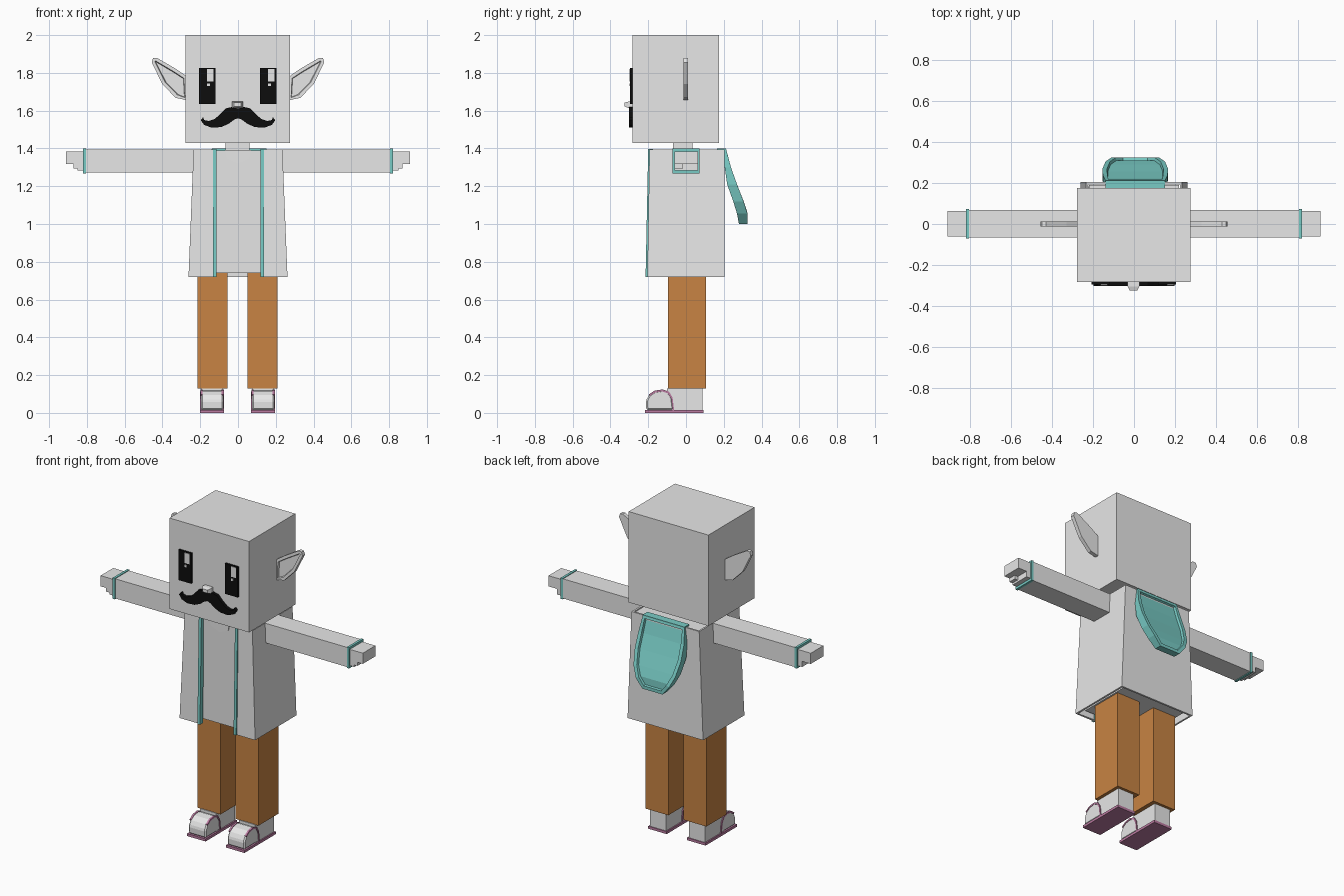
import bpy, bmesh
from mathutils import Vector

cube = bpy.data.objects.get("Cube")
if cube:
    bpy.data.objects.remove(cube, do_unlink=True)


def material(name, rgb):
    m = bpy.data.materials.new(name)
    m.use_nodes = True
    m.diffuse_color = (*rgb, 1)
    bsdf = next(n for n in m.node_tree.nodes if n.type == 'BSDF_PRINCIPLED')
    bsdf.inputs["Base Color"].default_value = (*rgb, 1)
    return m


GREY = material("light grey", (0.8, 0.8, 0.8))
BROWN = material("brown", (0.58, 0.23, 0.056))
TEAL = material("teal", (0.19, 0.6, 0.56))
PINK = material("pink", (0.5, 0.2, 0.36))
BLACK = material("black", (0.004, 0.004, 0.004))


def finish(name, bm, mat):
    bmesh.ops.recalc_face_normals(bm, faces=bm.faces)
    mesh = bpy.data.meshes.new(name)
    bm.to_mesh(mesh)
    bm.free()
    mesh.materials.append(mat)
    ob = bpy.data.objects.new(name, mesh)
    bpy.context.collection.objects.link(ob)
    return ob


def loft(name, rings, mat, closed=True, caps=True):
    """Skin a list of rings of points into a solid or an open sheet."""
    bm = bmesh.new()
    loops = [[bm.verts.new(p) for p in ring] for ring in rings]
    n = len(loops[0])
    for a, b in zip(loops, loops[1:]):
        for i in range(n if closed else n - 1):
            j = (i + 1) % n
            bm.faces.new((a[i], a[j], b[j], b[i]))
    if caps:
        bm.faces.new(loops[0])
        bm.faces.new(loops[-1])
    return finish(name, bm, mat)


def rect(x, y, z):
    return [(x[0], y[0], z), (x[1], y[0], z), (x[1], y[1], z), (x[0], y[1], z)]


def box(name, x, y, z, mat):
    return loft(name, [rect(x, y, z[0]), rect(x, y, z[1])], mat)


def plate(name, outline, y, mat):
    """Extrude an x/z outline along y."""
    return loft(name, [[(px, d, pz) for px, pz in outline] for d in y], mat)


def side_prism(name, outline, x, mat):
    """Extrude a y/z outline along x."""
    return loft(name, [[(d, py, pz) for py, pz in outline] for d in x], mat)


# Head and neck
box("head", (-0.278, 0.275), (-0.283, 0.175), (1.43, 2.0), GREY)
box("neck", (-0.065, 0.06), (-0.07, 0.035), (1.37, 1.44), GREY)

# Eyes with highlights
for side, x in (("right", -0.163), ("left", 0.16)):
    box(side + "_eye", (x - 0.044, x + 0.044), (-0.296, -0.28), (1.635, 1.825), BLACK)
    box(side + "_eye_highlight", (x, x + 0.034), (-0.299, -0.29), (1.755, 1.82), GREY)
    box(side + "_eye_glint", (x, x + 0.015), (-0.299, -0.29), (1.73, 1.745), GREY)

# Nose, narrowing towards its tip
loft("nose", [[(x0, y, z0), (x1, y, z0), (x1, y, z1), (x0, y, z1)]
              for x0, x1, z0, z1, y in ((-0.031, 0.026, 1.615, 1.648, -0.28),
                                        (-0.031, 0.026, 1.615, 1.648, -0.305),
                                        (-0.02, 0.016, 1.622, 1.642, -0.325))], GREY)

# Moustache with curled tips
half = [(0.03, 1.62), (0.065, 1.612), (0.095, 1.58), (0.125, 1.555), (0.155, 1.545),
        (0.178, 1.55), (0.185, 1.565), (0.197, 1.55), (0.18, 1.525), (0.14, 1.51),
        (0.09, 1.513), (0.05, 1.53), (0.02, 1.553)]
plate("moustache", [(0, 1.61)] + half + [(0, 1.56)] + [(-x, z) for x, z in reversed(half)],
      (-0.303, -0.28), BLACK)

# Pointed ears with a hollow front
ear = [(0.27, 1.655), (0.33, 1.668), (0.40, 1.74), (0.457, 1.855), (0.45, 1.878),
       (0.43, 1.88), (0.33, 1.822), (0.27, 1.78)]
for side, s in (("left", 1), ("right", -1)):
    ob = plate(side + "_ear", [(s * x, z) for x, z in ear], (-0.013, 0.011), GREY)
    bm = bmesh.new()
    bm.from_mesh(ob.data)
    front = [f for f in bm.faces if f.normal.y < -0.9]
    bmesh.ops.inset_region(bm, faces=front, thickness=0.018)
    bmesh.ops.inset_region(bm, faces=front, thickness=0.004, depth=-0.012)
    bm.to_mesh(ob.data)
    bm.free()

# Torso under the open coat
loft("torso", [rect((-0.225, 0.22), (-0.17, 0.17), 0.74),
               rect((-0.22, 0.22), (-0.18, 0.19), 1.39)], GREY)
plate("neckline", [(-0.07, 1.392), (-0.06, 1.345), (0, 1.32), (0.06, 1.345), (0.07, 1.392)],
      (-0.184, -0.175), GREY)


def coat_ring(w, front, z):
    return [(-0.125, front, z), (-w, front, z), (-w, 0.205, z),
            (w, 0.205, z), (w, front, z), (0.125, front, z)]


coat = loft("coat", [coat_ring(0.262, -0.205, 0.72), coat_ring(0.235, -0.193, 1.395)],
            GREY, closed=False, caps=False)
solid = coat.modifiers.new("thickness", 'SOLIDIFY')
solid.thickness = 0.016
solid.offset = -1
# Keep the outer sheet facing outwards before thickening
back = max(coat.data.polygons, key=lambda p: p.center.y)
if back.normal.y < 0:
    coat.data.flip_normals()

# Coat trim down the front opening
for side, x in (("left", 0.128), ("right", -0.123)):
    w = (x - 0.009, x + 0.009)
    loft(side + "_coat_trim", [rect(w, (-0.214, -0.185), 0.72),
                               rect(w, (-0.2, -0.175), 1.398)], TEAL)

# Hood hanging behind: half width, inner y, outer y, height
rows = [(0.145, 0.19, 0.212, 1.398), (0.158, 0.205, 0.238, 1.3), (0.16, 0.218, 0.27, 1.21),
        (0.145, 0.25, 0.305, 1.12), (0.115, 0.27, 0.325, 1.055), (0.07, 0.28, 0.325, 1.0)]
hood = loft("hood", [[(-w + 0.006, a, z), (w + 0.006, a, z), (w + 0.006, b, z), (-w + 0.006, b, z)]
                     for w, a, b, z in rows], TEAL)
bm = bmesh.new()
bm.from_mesh(hood.data)
outer = [f for f in bm.faces if f.normal.y > 0.5]
bmesh.ops.inset_region(bm, faces=outer, thickness=0.022)
bmesh.ops.inset_region(bm, faces=outer, thickness=0.004, depth=-0.014)
bm.to_mesh(hood.data)
bm.free()
box("hood_collar", (-0.138, 0.152), (0.165, 0.213), (1.38, 1.4), TEAL)

# Shoe profile (y, z), and a strap following its arch
shoe = [(-0.21, 0.015), (-0.212, 0.065), (-0.195, 0.095), (-0.165, 0.115), (-0.125, 0.121),
        (-0.092, 0.11), (-0.073, 0.08), (-0.065, 0.015)]
centre = Vector((-0.137, 0.015))


def arch_band(points, grow, shrink):
    scaled = lambda k: [tuple(centre + (Vector(p) - centre) * k) for p in points]
    return scaled(grow) + scaled(shrink)[::-1]


for side, s in (("left", 1), ("right", -1)):
    span = lambda a, b: sorted((s * a, s * b))

    # Arm, cuff and hand
    box(side + "_sleeve", span(0.2, 0.81), (-0.067, 0.068), (1.272, 1.395), GREY)
    box(side + "_cuff", span(0.805, 0.82), (-0.071, 0.072), (1.268, 1.399), TEAL)
    box(side + "_fingers", span(0.81, 0.91), (-0.062, 0.063), (1.318, 1.385), GREY)
    box(side + "_palm", span(0.81, 0.85), (-0.062, 0.063), (1.283, 1.32), GREY)
    box(side + "_thumb", span(0.84, 0.872), (-0.062, -0.015), (1.295, 1.32), GREY)

    # Trouser leg
    c = 0.132 * s - 0.003
    box(side + "_trouser_leg", (c - 0.08, c + 0.08), (-0.095, 0.105), (0.128, 0.745), BROWN)

    # Foot, shoe, sole and straps
    c = 0.135 * s - 0.002
    wide = (c - 0.06, c + 0.06)
    box(side + "_foot", (c - 0.056, c + 0.056), (-0.1, 0.088), (0.01, 0.13), GREY)
    toe = side_prism(side + "_shoe", shoe, wide, GREY)
    bevel = toe.modifiers.new("soft edge", 'BEVEL')
    bevel.width = 0.008
    bevel.segments = 1
    box(side + "_sole", (c - 0.064, c + 0.064), (-0.217, 0.093), (0, 0.016), PINK)
    side_prism(side + "_rear_strap", arch_band(shoe[5:], 1.03, 0.92),
               (c - 0.063, c + 0.063), PINK)
    for edge in (-1, 1):
        x = c + edge * 0.056
        side_prism(side + "_side_strap", arch_band(shoe[2:], 1.03, 0.93),
                   (x - 0.006, x + 0.006), PINK)
